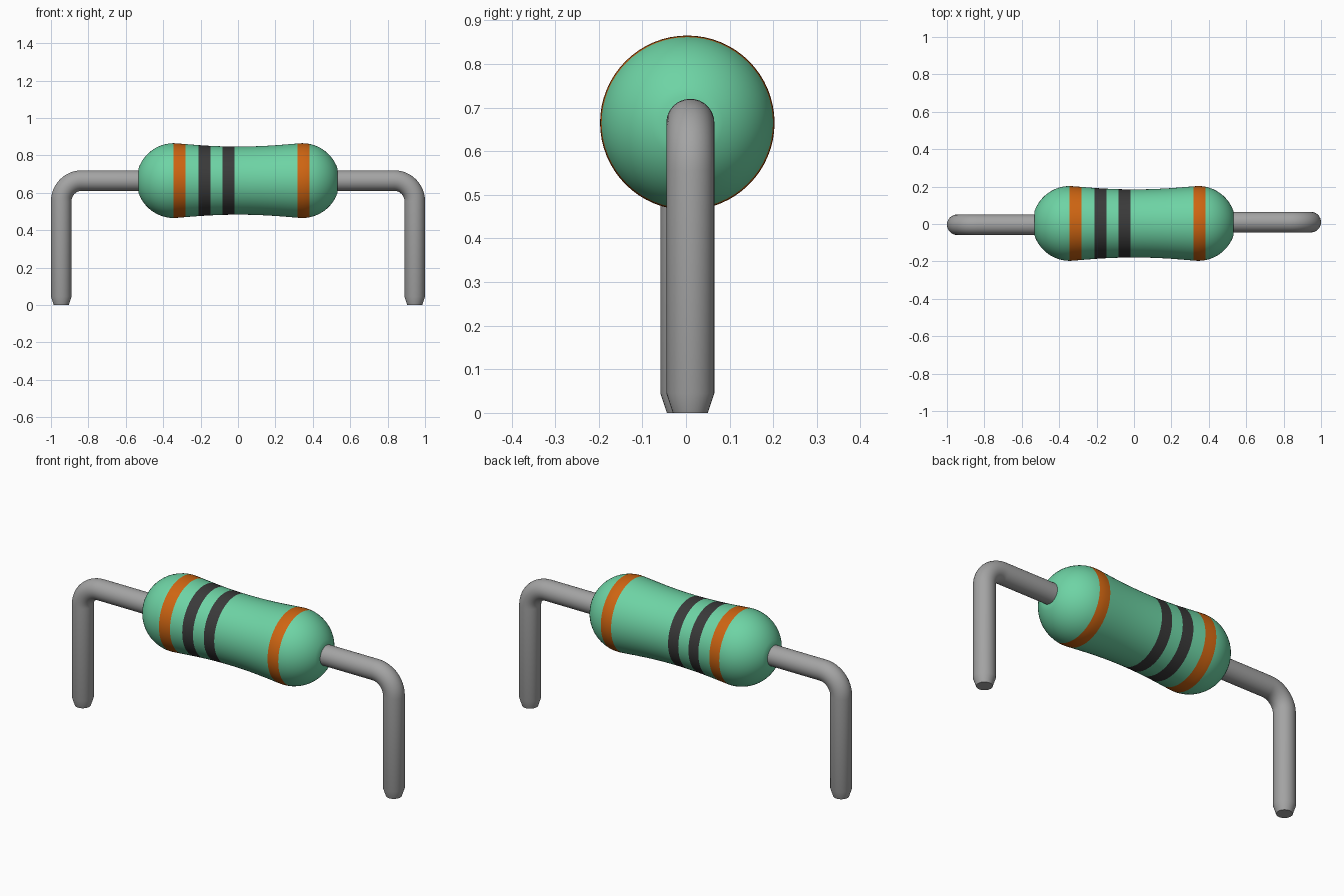
import bpy
import bmesh
import math
from mathutils import Vector

cube = bpy.data.objects.get("Cube")
if cube:
    bpy.data.objects.remove(cube, do_unlink=True)

AXIS_Z = 0.665      # height of the body axis
BODY_Y = 0.003
WIRE_R = 0.055
LEG_X = 0.945
BEND_R = 0.11


def material(name, rgb, roughness=0.5):
    m = bpy.data.materials.new(name)
    m.use_nodes = True
    color = (*rgb, 1.0)
    m.diffuse_color = color
    bsdf = m.node_tree.nodes["Principled BSDF"]
    bsdf.inputs["Base Color"].default_value = color
    bsdf.inputs["Roughness"].default_value = roughness
    return m


green = material("green_coating", (0.155, 0.655, 0.375))
orange = material("orange_band", (0.62, 0.13, 0.006))
dark = material("dark_band", (0.042, 0.042, 0.042))
metal = material("grey_metal", (0.37, 0.37, 0.37))


def sweep(name, stations, sides, materials, pick=None):
    """Skin circular rings; each station is (x, y, z, radius, tilt of the path in XZ)."""
    bm = bmesh.new()
    rings = []
    for x, y, z, r, tilt in stations:
        normal = Vector((-math.sin(tilt), 0, math.cos(tilt)))
        ring = []
        for i in range(sides):
            a = 2 * math.pi * i / sides
            offset = normal * math.cos(a) + Vector((0, 1, 0)) * math.sin(a)
            ring.append(bm.verts.new(Vector((x, y, z)) + offset * r))
        rings.append(ring)
    for r0, r1 in zip(rings, rings[1:]):
        for i in range(sides):
            j = (i + 1) % sides
            bm.faces.new((r0[i], r0[j], r1[j], r1[i]))
    bm.faces.new(rings[0])
    bm.faces.new(rings[-1])
    bmesh.ops.recalc_face_normals(bm, faces=bm.faces[:])
    if pick:
        for f in bm.faces:
            f.material_index = pick(f.calc_center_median().x)
    mesh = bpy.data.meshes.new(name)
    bm.to_mesh(mesh)
    bm.free()
    for m in materials:
        mesh.materials.append(m)
    ob = bpy.data.objects.new(name, mesh)
    bpy.context.collection.objects.link(ob)
    bpy.ops.object.select_all(action='DESELECT')
    ob.select_set(True)
    bpy.context.view_layer.objects.active = ob
    bpy.ops.object.shade_smooth_by_angle(angle=math.radians(25))
    return ob


# Body: rounded ends joined by a slightly pinched waist, with coloured bands
BANDS = [(-0.345, -0.281, 1), (-0.210, -0.147, 2),
         (-0.083, -0.020, 2), (0.317, 0.381, 1)]
CAP_X, CAP_R, WAIST_R = 0.343, 0.2, 0.182


def body_radius(x):
    d = abs(x)
    if d > CAP_X:
        return math.sqrt(max(CAP_R ** 2 - (d - CAP_X) ** 2, 0))
    t = d / CAP_X
    return WAIST_R + (CAP_R - WAIST_R) * t * t * (1.15 - 0.15 * t ** 6)


def band_index(x):
    return next((i for a, b, i in BANDS if a < x < b), 0)


cap = [CAP_X + CAP_R * math.sin(math.radians(a)) for a in range(0, 73, 6)]
xs = {round(s * x, 4) for x in cap for s in (-1, 1)}
xs |= {round(-0.32 + 0.04 * i, 4) for i in range(17)}
xs |= {x for a, b, _ in BANDS for x in (a, b)}
sweep("resistor_body",
      [(x, BODY_Y, AXIS_Z, body_radius(x), 0) for x in sorted(xs)],
      64, [green, orange, dark], band_index)


# Leads: wire leaving the body, bending down, with a tapered tip
def lead(name, side, y):
    path = [(0.50, AXIS_Z, WIRE_R, 0)]
    cx, cz = LEG_X - BEND_R, AXIS_Z - BEND_R
    for i in range(13):
        a = math.pi / 2 * i / 12
        path.append((cx + BEND_R * math.sin(a), cz + BEND_R * math.cos(a), WIRE_R, -a))
    path += [(LEG_X, 0.045, WIRE_R, -math.pi / 2), (LEG_X, 0.0, 0.04, -math.pi / 2)]
    sweep(name, [(side * x, y, z, r, side * t) for x, z, r, t in path], 32, [metal])


lead("left_lead", 1, 0.01)
lead("right_lead", -1, -0.004)
